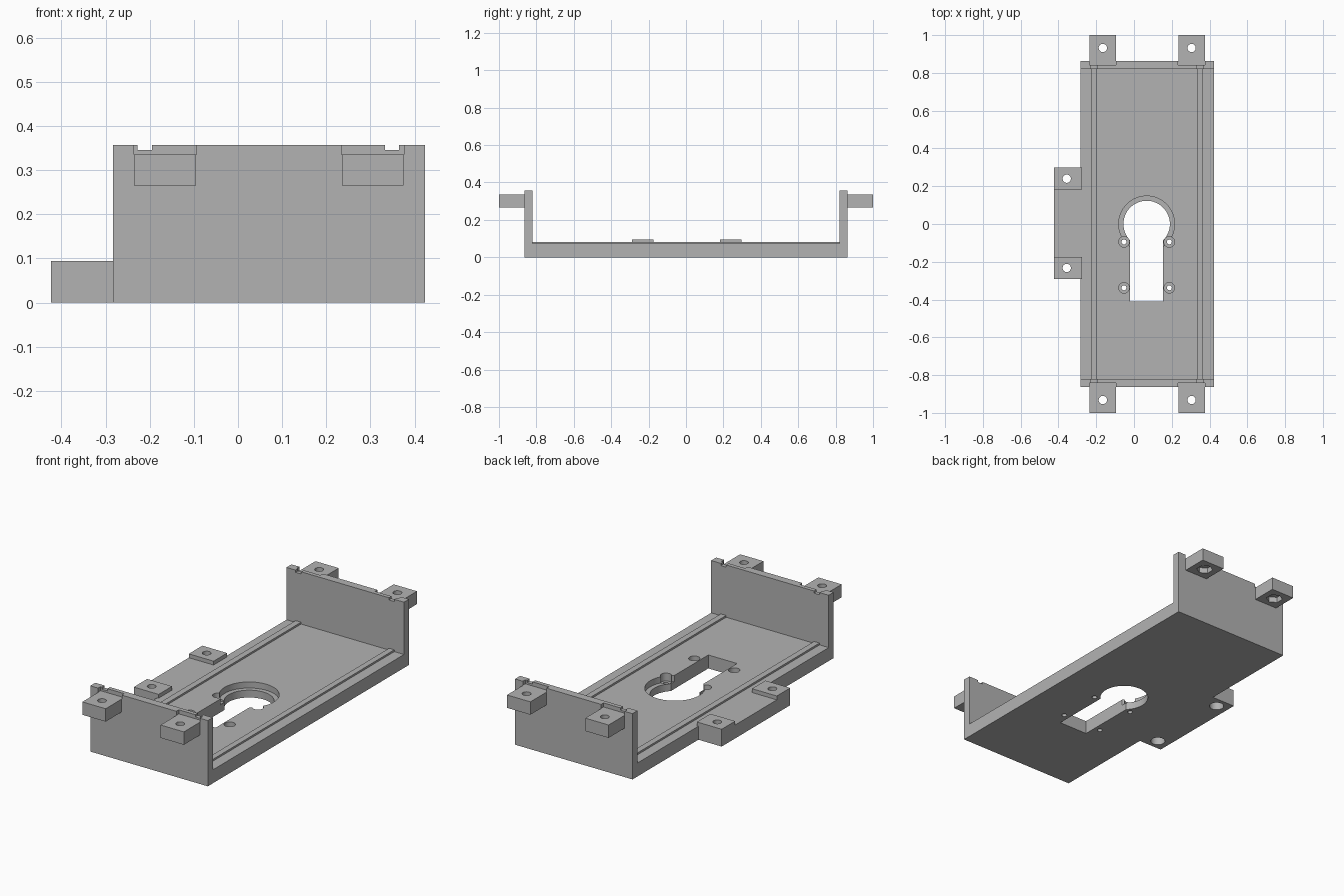
import bpy
from math import radians

if "Cube" in bpy.data.objects:
    bpy.data.objects.remove(bpy.data.objects["Cube"], do_unlink=True)

grey = bpy.data.materials.new("plain_grey")
grey.use_nodes = True
grey.diffuse_color = (0.45, 0.45, 0.45, 1)
grey.node_tree.nodes["Principled BSDF"].inputs["Base Color"].default_value = (0.45, 0.45, 0.45, 1)


def box(name, x, y, z):
    """Box from (min, max) pairs."""
    bpy.ops.mesh.primitive_cube_add(size=1)
    ob = bpy.context.object
    ob.name = name
    for v in ob.data.vertices:
        v.co = [a + (b - a) * (c + 0.5) for (a, b), c in zip((x, y, z), v.co)]
    ob.data.materials.append(grey)
    return ob


def rod(x, y, z0, z1, r, sides=32):
    """Upright cylinder used for drilling."""
    bpy.ops.mesh.primitive_cylinder_add(vertices=sides, radius=r, depth=z1 - z0,
                                        location=(x, y, (z0 + z1) / 2))
    ob = bpy.context.object
    ob.data.materials.append(grey)
    return ob


def combine(target, tool, operation="DIFFERENCE"):
    """Apply a boolean and discard the tool."""
    mod = target.modifiers.new("boolean", "BOOLEAN")
    mod.operation = operation
    mod.solver = "EXACT"
    mod.object = tool
    bpy.context.view_layer.objects.active = target
    bpy.ops.object.modifier_apply(modifier=mod.name)
    bpy.data.objects.remove(tool, do_unlink=True)


LEFT, RIGHT = -0.283, 0.423
END, INNER = 0.863, 0.82
FLOOR, TOP = 0.073, 0.357
RAILS = ((-0.228, -0.195), (0.333, 0.365))
TABS = (-0.165, 0.305)
PADS = ((-0.29, -0.175), (0.182, 0.298))

# Floor plate with side extension
floor = box("floor_plate", (LEFT, RIGHT), (-END, END), (0, FLOOR))
combine(floor, box("extension", (-0.423, LEFT + 0.1), (PADS[0][0], PADS[1][1]), (0, FLOOR)), "UNION")

# Raised pads with drilled, counterbored holes
for y in PADS:
    combine(floor, box("pad", (-0.423, -0.274), y, (0, 0.094)), "UNION")
    mid = sum(y) / 2
    combine(floor, rod(-0.356, mid, -0.1, 0.2, 0.022))
    combine(floor, rod(-0.356, mid, -0.1, 0.045, 0.037))

# Keyhole opening with a stepped round seat
combine(floor, rod(0.067, 0, 0.04, 0.2, 0.148, 64))
combine(floor, rod(0.067, 0, -0.1, 0.2, 0.123, 64))
combine(floor, box("slot", (-0.02, 0.153), (-0.41, 0), (-0.1, 0.2)))

# Four stepped screw holes beside the slot
for x in (-0.053, 0.187):
    for y in (-0.095, -0.338):
        combine(floor, rod(x, y, -0.1, 0.2, 0.013, 24))
        combine(floor, rod(x, y, 0.03, 0.2, 0.028, 24))

# Long guide rails
rails = [box("guide_rail", x, (-INNER, INNER), (FLOOR - 0.005, 0.083)) for x in RAILS]

# End walls with rail notches, tab pockets and mounting tabs
walls, tabs = [], []
for side, label in ((-1, "front"), (1, "back")):
    def span(a, b):
        return tuple(sorted((side * a, side * b)))

    wall = box(label + "_wall", (LEFT, RIGHT), span(INNER, END), (FLOOR, TOP))
    for x in RAILS:
        combine(wall, box("notch", x, span(0.7, 1), (0.345, 0.5)))
    for x in TABS:
        combine(wall, box("pocket", (x - 0.071, x + 0.071), span(0.842, 1), (0.335, 0.5)))
        tab = box(label + "_mounting_tab", (x - 0.07, x + 0.07), span(END - 0.002, 1), (0.265, 0.335))
        combine(tab, rod(x, side * 0.932, 0.1, 0.5, 0.022))
        combine(tab, rod(x, side * 0.932, 0.1, 0.295, 0.042, 6))
        tabs.append(tab)
    walls.append(wall)

# Smooth the drilled walls, keep edges crisp
bpy.ops.object.select_all(action="DESELECT")
for ob in [floor] + tabs:
    ob.select_set(True)
bpy.context.view_layer.objects.active = floor
bpy.ops.object.shade_smooth_by_angle(angle=radians(30))
